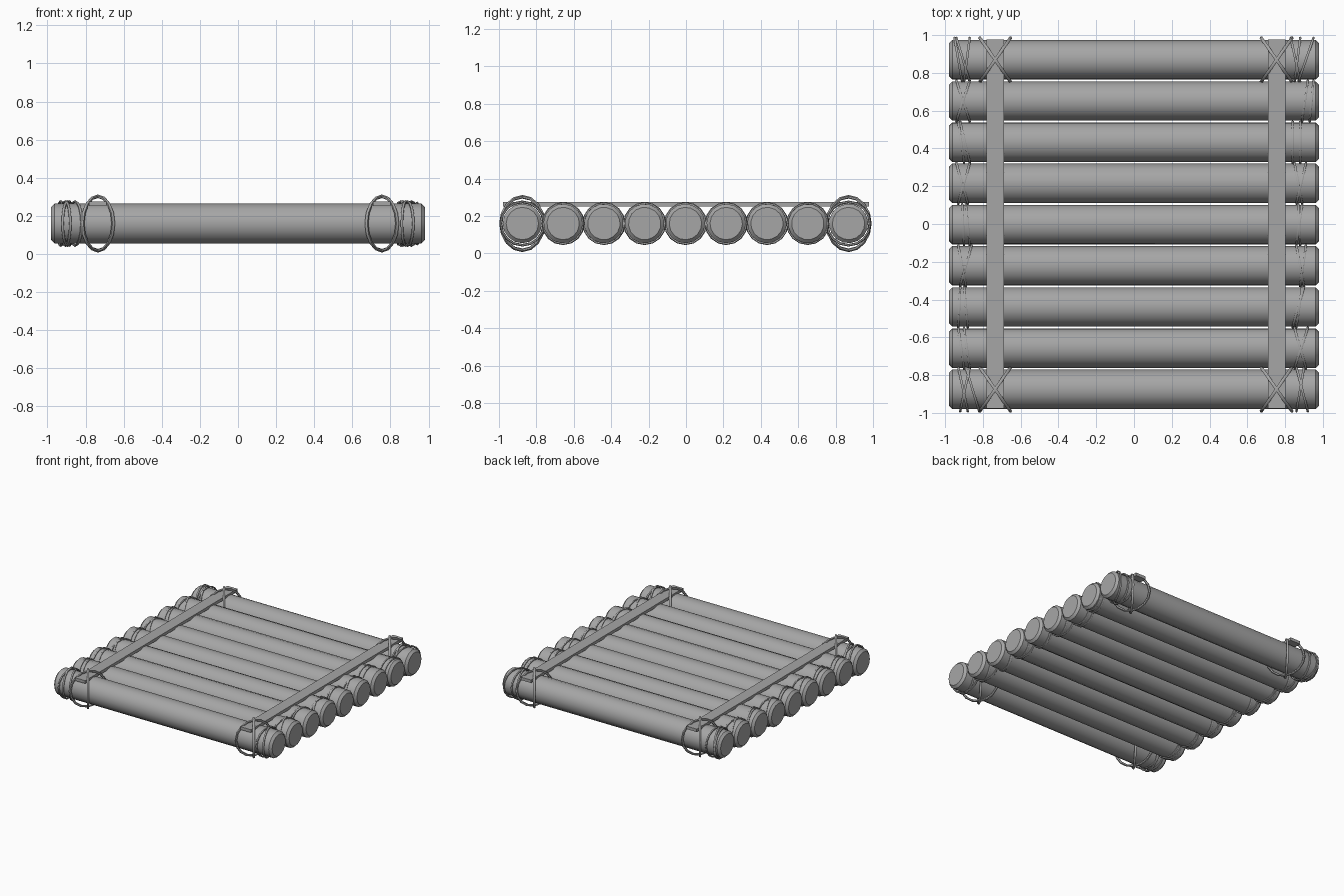
import bpy, bmesh, math
from mathutils import Matrix, Vector

if "Cube" in bpy.data.objects:
    bpy.data.objects.remove(bpy.data.objects["Cube"])

grey = bpy.data.materials.new("weathered grey")
grey.use_nodes = True
grey.diffuse_color = (0.38, 0.38, 0.38, 1)
grey.node_tree.nodes["Principled BSDF"].inputs["Base Color"].default_value = (0.38, 0.38, 0.38, 1)

AXIS_Z = 0.16
LOG_R = 0.105


def make(name, bm, smooth=None):
    mesh = bpy.data.meshes.new(name)
    bmesh.ops.recalc_face_normals(bm, faces=bm.faces)
    bm.to_mesh(mesh)
    bm.free()
    mesh.materials.append(grey)
    ob = bpy.data.objects.new(name, mesh)
    bpy.context.collection.objects.link(ob)
    if smooth:
        bpy.ops.object.select_all(action='DESELECT')
        ob.select_set(True)
        bpy.context.view_layer.objects.active = ob
        bpy.ops.object.shade_smooth_by_angle(angle=math.radians(smooth))
    return ob


def log(name, y, spin):
    # Round log along x with chamfered ends
    bm = bmesh.new()
    bmesh.ops.create_cone(bm, cap_ends=True, segments=16, radius1=LOG_R,
                          radius2=LOG_R, depth=1.96)
    rims = [e for e in bm.edges if abs(e.verts[0].co.z - e.verts[1].co.z) < 0.01]
    bmesh.ops.bevel(bm, geom=rims, offset=0.018, segments=1, affect='EDGES')
    bm.transform(Matrix.Translation((0, y, AXIS_Z)) @ Matrix.Rotation(math.pi / 2, 4, 'Y')
                 @ Matrix.Rotation(spin, 4, 'Z'))
    make(name, bm, 35)


def rope_ring(name, centre, ry, rz, slope, tube, sides=16):
    # Closed rope loop round a log; slope shifts x along y
    bm = bmesh.new()
    rows = []
    for i in range(sides):
        a = math.tau * i / sides
        out = Vector((slope * math.cos(a), math.cos(a), math.sin(a)))
        mid = Vector(centre) + Vector((slope * ry * math.cos(a), ry * math.cos(a),
                                       rz * math.sin(a)))
        side = Vector((1, -slope, 0)).normalized()
        out.normalize()
        rows.append([bm.verts.new(mid + tube * (math.cos(b) * out + math.sin(b) * side))
                     for b in (math.tau * k / 6 for k in range(6))])
    for i in range(sides):
        p, q = rows[i], rows[(i + 1) % sides]
        for k in range(6):
            n = (k + 1) % 6
            bm.faces.new((p[k], p[n], q[n], q[k]))
    make(name, bm, 60)


# Nine logs, front to back
ys = [-0.875 + i * 0.218 for i in range(9)]
for i, y in enumerate(ys):
    log(f"log_{i + 1}", y, i * 0.7)

# End bindings: x in hundredths at the back and front side of each log
left = ["93 88 87 92 89 82", "93 90 90 87", "92 93 90 88", "93 89 86 92",
        "91 90 89 87", "94 88 87 93", "92 87 93 90", "94 87 87 94", "95 91 94 87 87 90"]
right = ["86 92 90 86", "85 91 92 85", "90 84 89 86", "86 90 91 88",
         "87 88 89 86", "85 89 91 86", "84 84 88 88", "92 89 95 93", "83 88 88 85 95 87"]
for side, table, sign in (("right", left, -1), ("left", right, 1)):
    for i, row in enumerate(table):
        xs = [sign * int(v) / 100 for v in row.split()]
        r = 0.116 if i in (0, 8) else 0.108
        for j in range(0, len(xs), 2):
            back, front = xs[j], xs[j + 1]
            rope_ring(f"{side}_binding_{i + 1}_{j // 2 + 1}",
                      ((back + front) / 2, ys[i], AXIS_Z), r, r,
                      (back - front) / (2 * r), 0.007)

# Cross planks and crossed corner lashings
for side, x in (("right", -0.735), ("left", 0.755)):
    bm = bmesh.new()
    bmesh.ops.create_cube(bm, size=1)
    bm.transform(Matrix.Translation((x, 0, 0.264)) @ Matrix.Diagonal((0.092, 1.956, 0.024, 1)))
    make(f"{side}_cross_plank", bm)
    for end, y in (("front", ys[0]), ("back", ys[-1])):
        for k, slope in enumerate((0.7, -0.7)):
            rope_ring(f"{side}_{end}_lashing_{k + 1}", (x, y, AXIS_Z), 0.115, 0.143,
                      slope, 0.0095)
